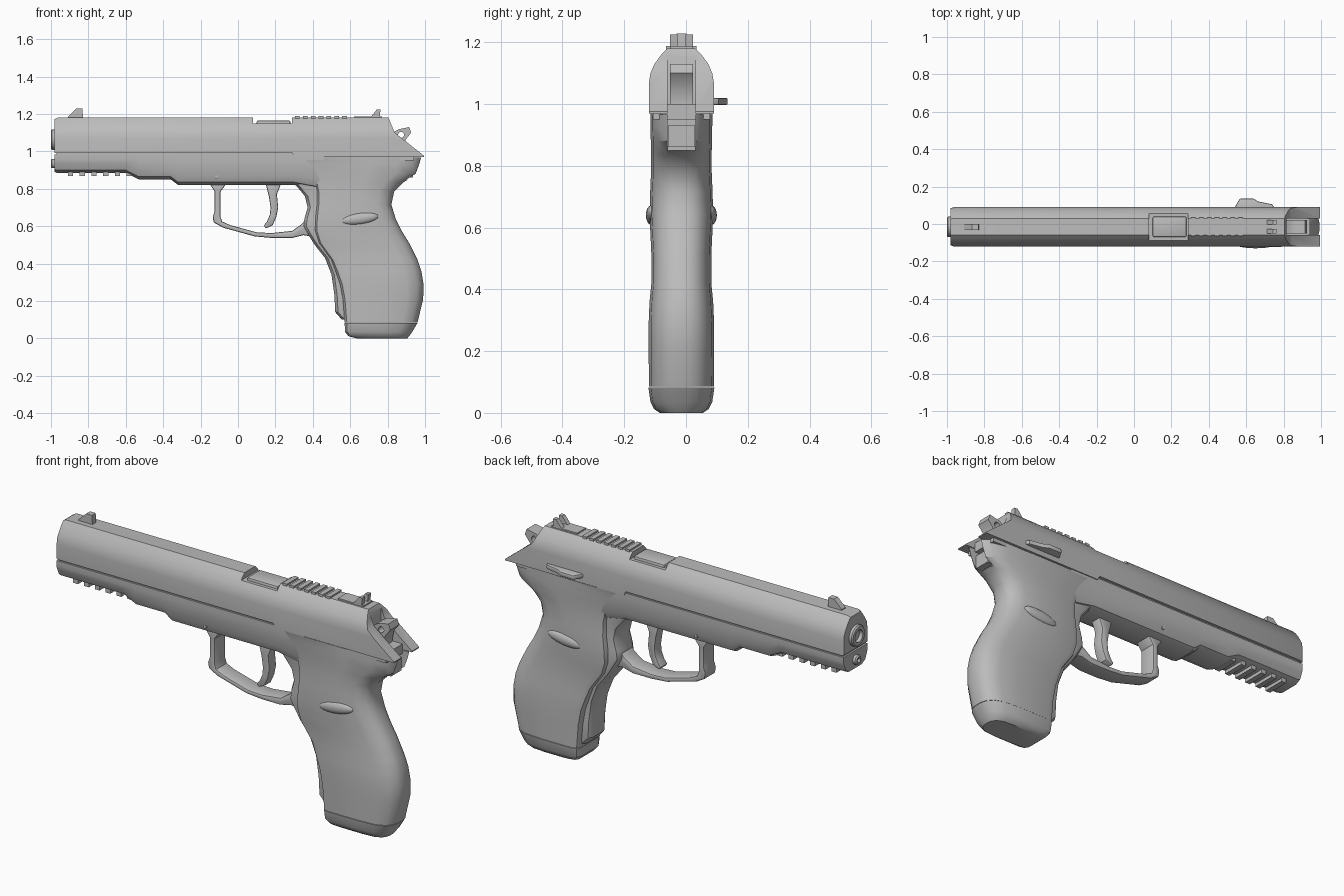
import bpy, bmesh, math

if "Cube" in bpy.data.objects:
    bpy.data.objects.remove(bpy.data.objects["Cube"])

YC = -0.015  # mid-plane of the body
steel = bpy.data.materials.new("grey steel")
steel.diffuse_color = (0.5, 0.5, 0.5, 1)
steel.use_nodes = True
steel.node_tree.nodes["Principled BSDF"].inputs["Base Color"].default_value = steel.diffuse_color


def make(name, bm):
    bmesh.ops.recalc_face_normals(bm, faces=bm.faces[:])
    me = bpy.data.meshes.new(name)
    bm.to_mesh(me)
    bm.free()
    ob = bpy.data.objects.new(name, me)
    bpy.context.collection.objects.link(ob)
    me.materials.append(steel)
    return ob


def loft(name, rings):
    """Skin a list of equal-length closed rings of 3D points."""
    bm = bmesh.new()
    vs = [[bm.verts.new(p) for p in r] for r in rings]
    n = len(vs[0])
    for a, b in zip(vs, vs[1:]):
        for i in range(n):
            j = (i + 1) % n
            bm.faces.new((a[i], a[j], b[j], b[i]))
    bm.faces.new(vs[0])
    bm.faces.new(vs[-1])
    return make(name, bm)


def prism(name, pts, half, y=YC):
    """Side outline (x, z) given thickness in y."""
    return loft(name, [[(x, y + s * half, z) for x, z in pts] for s in (-1, 1)])


def box(name, x0, x1, z0, z1, half, y=YC):
    return prism(name, [(x0, z0), (x1, z0), (x1, z1), (x0, z1)], half, y)


def mirrored(half):
    """Close a half outline of (a, offset) points by mirroring the offset."""
    return half + [(a, -w) for a, w in reversed(half)]


def disc(cx, cz, r, n=24):
    return [(cx + r * math.cos(2 * math.pi * i / n), cz + r * math.sin(2 * math.pi * i / n))
            for i in range(n)]


def tube(name, x0, x1, z, r, hole):
    """Short tube along x, with a blind bore at its front end."""
    def ring(x, q):
        return [(x, YC + a, z + b) for a, b in disc(0, 0, q)]
    return loft(name, [ring(x1, r), ring(x0 + 0.006, r), ring(x0, r - 0.006),
                       ring(x0, hole), ring(x1 - 0.001, hole)])


def activate(ob):
    bpy.ops.object.select_all(action='DESELECT')
    ob.select_set(True)
    bpy.context.view_layer.objects.active = ob


def cut(ob, *cutters):
    for c in cutters:
        m = ob.modifiers.new("cut", 'BOOLEAN')
        m.operation, m.object, m.solver = 'DIFFERENCE', c, 'EXACT'
        activate(ob)
        bpy.ops.object.modifier_apply(modifier=m.name)
        bpy.data.objects.remove(c)


def bevel(ob, width, segments=2):
    m = ob.modifiers.new("bevel", 'BEVEL')
    m.width, m.segments, m.limit_method = width, segments, 'ANGLE'
    m.angle_limit = math.radians(50)
    activate(ob)
    bpy.ops.object.modifier_apply(modifier=m.name)


# slide: rounded-top section, front edge slightly chamfered
def slide_ring(x, z0, inset=0.0):
    half = [(z0, .105), (1.07, .105), (1.10, .1), (1.13, .087), (1.16, .065), (1.18, .045)]
    return [(x, YC + w * (1 - inset * 8), z - inset * (z > 1.1)) for z, w in mirrored(half)]


slide = loft("slide", [slide_ring(-.98, .992, .008), slide_ring(-.965, .992), slide_ring(.29, .992),
                       slide_ring(.30, .97), slide_ring(.995, .97)])
cut(slide,
    prism("tail_cut", [(.80, 1.19), (.838, 1.10), (1.0, .972), (1.2, .972), (1.2, 1.4), (.8, 1.4)], .3),
    box("hammer_slot", .815, 1.2, .9, 1.4, .045),
    box("port_cut", .08, .29, 1.15, 1.3, .3))

# barrel parts
tube("barrel_muzzle", -1.0, -.95, 1.063, .055, .032)
tube("guide_rod", -1.0, -.95, .935, .025, .012)
bevel(box("chamber_hood", .10, .28, 1.12, 1.165, .055), .008)

# frame: rounded underside that steps down toward the trigger guard
def frame_ring(x, zb, w=.1):
    half = [(.982, w), (.955, w), (zb + .05, w * .96), (zb + .015, w * .8), (zb, w * .5)]
    return [(x, YC + y, z) for z, y in mirrored(half)]


loft("frame", [frame_ring(x, z) for x, z in
               [(-.98, .89), (-.97, .885), (-.60, .885), (-.53, .85), (-.36, .85),
                (-.32, .82), (.30, .82), (.46, .79)]])
box("slide_rail", -.97, .94, .95, 1.0, .092)
for i in range(6):
    x = -.91 + i * .063
    box(f"accessory_rail_tooth_{i + 1}", x, x + .028, .868, .90, .06)

# grip: rounded rings by height
def grip_ring(z, xf, xb, w):
    L = xb - xf
    half = [(xf, w * .7), (xf + .012, w * .92), (xf + .04, w), (xf + .55 * L, w),
            (xb - .2 * L, w * .93), (xb - .08 * L, w * .75), (xb - .02 * L, w * .48), (xb, w * .2)]
    return [(x, YC + y, z) for x, y in mirrored(half)]


grip = loft("grip", [grip_ring(*r) for r in [
    (.085, .57, .96, .105), (.21, .56, .99, .106), (.29, .545, .992, .106), (.36, .52, .98, .103),
    (.42, .495, .96, .097), (.51, .43, .915, .097), (.575, .41, .875, .1), (.64, .412, .843, .103),
    (.715, .42, .82, .101), (.785, .42, .835, .098), (.835, .41, .885, .098), (.88, .39, .96, .099),
    (.93, .35, .98, .1), (.966, .31, .99, .1)]])
cut(grip, box("tang_notch", .90, 1.2, .85, 1.2, .045))
box("hammer_housing", .80, .935, .86, .93, .044)

# thumb swells on both sides of the grip
for side, y in (("near", -1), ("far", 1)):
    bm = bmesh.new()
    bmesh.ops.create_uvsphere(bm, u_segments=20, v_segments=10, radius=1)
    for v in bm.verts:
        v.co = (.65 + v.co.x * .1, YC + y * .096 + v.co.y * .019, .64 + v.co.z * .03 + v.co.x * .012)
    make(f"thumb_swell_{side}", bm)

# front strap, slightly narrower than the grip
def strap_ring(z, xf, w=.075):
    half = [(xf, w * .6), (xf + .015, w * .92), (xf + .03, w), (xf + .13, w)]
    return [(x, YC + y, z) for x, y in mirrored(half)]


loft("front_strap", [strap_ring(*r) for r in [
    (.10, .555), (.14, .52), (.235, .515), (.34, .50), (.43, .465), (.50, .41), (.555, .375),
    (.60, .35), (.64, .355), (.70, .372), (.76, .358), (.80, .325), (.83, .30)]])

# magazine floor plate
loft("magazine_base", [grip_ring(*r) for r in [
    (0, .635, .905, .07), (.012, .59, .915, .088), (.035, .572, .932, .1), (.083, .57, .96, .107)]])

# trigger guard and trigger
guard = prism("trigger_guard", [
    (-.155, .83), (-.125, .785), (-.125, .68), (-.135, .65), (-.13, .62), (-.08, .592), (.09, .545),
    (.18, .537), (.29, .537), (.35, .552), (.42, .54), (.42, .64), (.365, .64), (.34, .61),
    (.29, .575), (.18, .563), (.10, .567), (-.04, .605), (-.085, .625), (-.093, .65),
    (-.093, .785), (-.06, .83)], .047)
bevel(guard, .008)
trigger = prism("trigger", [
    (.145, .84), (.165, .76), (.174, .70), (.17, .66), (.155, .625), (.137, .602), (.15, .587),
    (.185, .605), (.205, .65), (.215, .70), (.208, .77), (.235, .84)], .03)
bevel(trigger, .007)

# hammer with its spur hole
hammer = prism("hammer", [
    (.80, .90), (.80, 1.06), (.835, 1.105), (.86, 1.118), (.915, 1.13), (.926, 1.10),
    (.895, 1.06), (.885, 1.0), (.90, .90)], .037)
cut(hammer, prism("spur_hole", disc(.872, 1.088, .016, 16), .1))

# sights and top serrations
prism("front_sight", [(-.91, 1.17), (-.91, 1.185), (-.865, 1.228), (-.832, 1.228), (-.828, 1.17)], .016)
box("rear_sight_base", .62, .77, 1.17, 1.187, .037)
for side, s in (("near", -1), ("far", 1)):
    prism(f"rear_sight_post_{side}",
          [(.70, 1.175), (.715, 1.19), (.743, 1.225), (.762, 1.225), (.757, 1.175)], .012, YC + s * .025)
for i in range(7):
    x = .305 + i * .042
    box(f"top_serration_{i + 1}", x, x + .025, 1.168, 1.188, .049)

# safety lever on the far side
lever = [(.53, .07), (.545, .10), (.565, .135), (.64, .135), (.665, .12), (.74, .105), (.76, .07)]
bevel(loft("safety_lever", [[(x, y, z) for x, y in lever] for z in (.997, 1.02)]), .005)

# frame pin
for s in (-1, 1):
    prism("frame_pin", disc(-.115, .862, .009, 12), .004, YC + s * .094)

for ob in list(bpy.context.scene.objects):
    activate(ob)
    bpy.ops.object.shade_smooth_by_angle(angle=math.radians(32))
